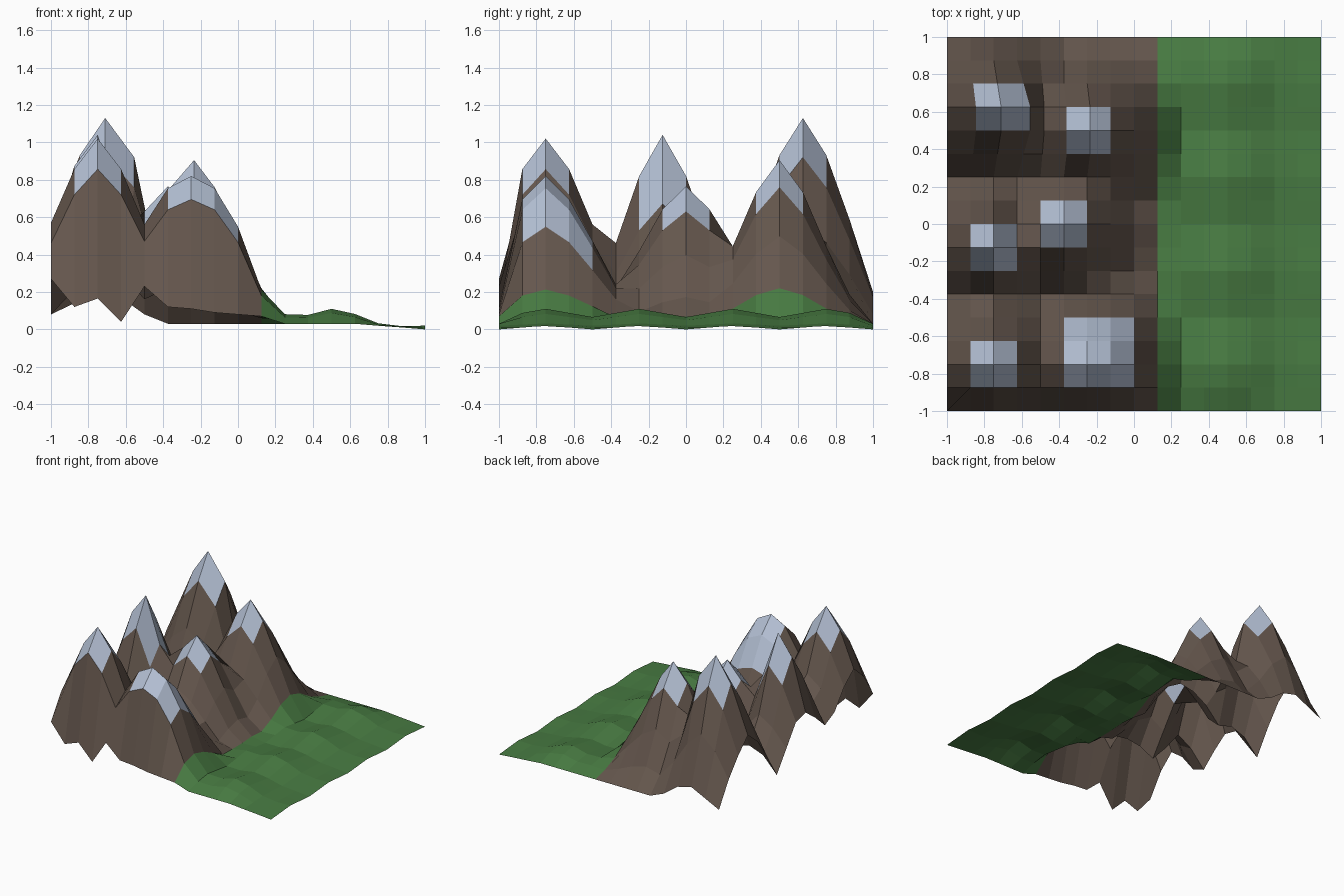
import bpy, bmesh, math

if "Cube" in bpy.data.objects:
    bpy.data.objects.remove(bpy.data.objects["Cube"])

N, S = 16, 0.125

# Falloff per grid step: sharp peaks and the rounder front one
FALL = [1, 0.84, 0.55, 0.25, 0.1, 0.05, 0.03, 0.02]
ROUND = [1, 0.92, 0.67, 0.26, 0.1, 0.05, 0.03, 0.02]

# Peaks: x, y, height, width left/right, width in y, x falloff
PEAKS = [(-0.75, 0.625, 1.13, 0.95, 0.92, 0.95, FALL),
         (-0.75, -0.125, 1.04, 1.0, 0.6, 0.85, FALL),
         (-0.75, -0.75, 1.02, 1.0, 1.0, 1.0, FALL),
         (-0.25, 0.5, 0.905, 1.0, 1.0, 0.91, FALL),
         (-0.375, 0.0, 0.765, 0.95, 0.95, 1.0, FALL),
         (-0.25, -0.75, 0.82, 1.0, 1.0, 1.05, ROUND)]

# Ragged border heights: front and back from x=-1, left from y=-1
FRONT = [0.27, 0.12, 0.165, 0.04, 0.23, 0.12, 0.11, 0.09, 0.08, 0.07]
BACK = [0.08, 0.14, 0.20, 0.17, 0.08, 0.03, 0.03, 0.03, 0.03, 0.03]
LEFT = [0.27, 0.46, 0.57, 0.47, 0.31, 0.25, 0.36, 0.45, 0.42,
        0.25, 0.08, 0.28, 0.45, 0.55, 0.43, 0.28, 0.08]
# Meadow heights for x = 0.25 .. 1
MEADOW = [0.065, 0.062, 0.088, 0.066, 0.026, 0.014, 0.01]


def fall(d, table=FALL):
    d = min(abs(d) / S, len(table) - 1.001)
    i = int(d)
    return table[i] + (table[i + 1] - table[i]) * (d - i)


def height(i, j):
    x, y = -1 + i * S, -1 + j * S
    if i >= 10:
        wave = -math.cos(4 * math.pi * y)
        z = MEADOW[i - 10] * (1 + 0.25 * wave)
        if i == 16:
            z = 0.01 + 0.01 * wave
        if j in (0, N):
            z = min(z, 0.03)
        return z
    if i == 0:
        return LEFT[j]
    if j == 0:
        return FRONT[i]
    if j == N:
        return BACK[i]
    z = max([0.06] + [h * fall((x - px) / (wr if x > px else wl), t) * fall((y - py) / wy)
                      for px, py, h, wl, wr, wy, t in PEAKS])
    return min(z, 0.22) if i == 9 else z


def point(i, j):
    x, y = -1 + i * S, -1 + j * S
    # sideways drift of the two rear peaks
    if 11 <= j <= 14 and 1 <= i <= 4:
        x += (0.03, 0.04, 0.07, 0.02)[i - 1] * (0.5 if j in (11, 14) else 1)
    elif 11 <= j <= 13 and i in (5, 6):
        x += 0.015
    return x, y, height(i, j)


def kind(i, j):
    x, y = -1 + (i + 0.5) * S, -1 + (j + 0.5) * S
    if x > 0.125:
        return "meadow"
    for k, (px, py, *_) in enumerate(PEAKS):
        extra = S if k == 5 else 0
        if -S < x - px < S + extra and -S < y - py < S + extra:
            return "snow_caps"
    return "mountains"


def build(name, color):
    bm = bmesh.new()
    verts = {}
    for i in range(N):
        for j in range(N):
            if kind(i, j) == name:
                keys = [(i, j), (i + 1, j), (i + 1, j + 1), (i, j + 1)]
                for k in keys:
                    if k not in verts:
                        verts[k] = bm.verts.new(point(*k))
                bm.faces.new([verts[k] for k in keys])
    me = bpy.data.meshes.new(name)
    bm.to_mesh(me)
    bm.free()
    mat = bpy.data.materials.new(name + "_color")
    mat.diffuse_color = color
    mat.use_nodes = True
    mat.node_tree.nodes["Principled BSDF"].inputs["Base Color"].default_value = mat.diffuse_color
    me.materials.append(mat)
    bpy.context.collection.objects.link(bpy.data.objects.new(name, me))


# Rock, snow and grass share one grid
build("mountains", (0.13, 0.095, 0.075, 1))
build("snow_caps", (0.45, 0.52, 0.65, 1))
build("meadow", (0.065, 0.2, 0.055, 1))
